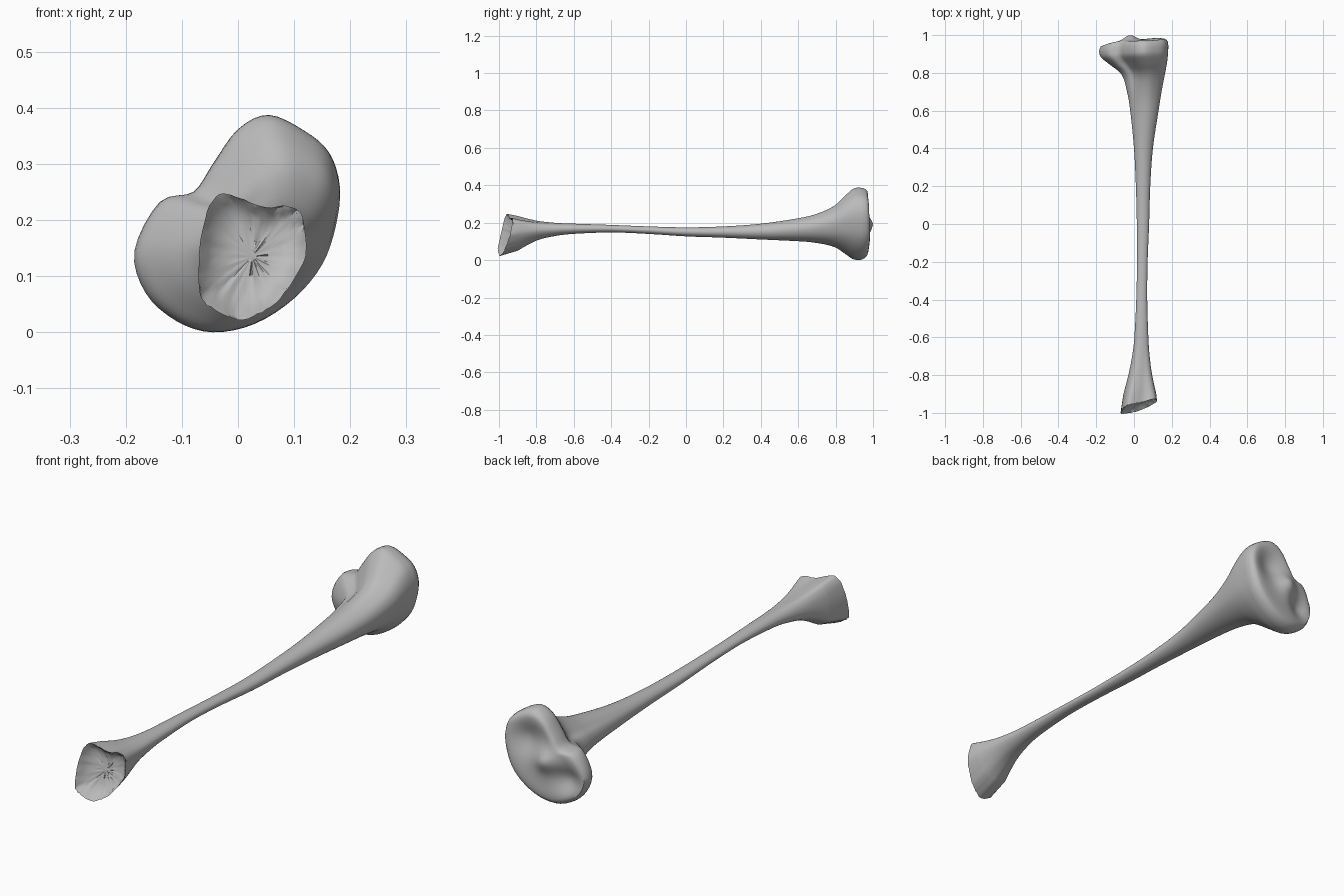
import bpy, bmesh, math, random
from mathutils import Vector

if "Cube" in bpy.data.objects:
    bpy.data.objects.remove(bpy.data.objects["Cube"])
random.seed(4)

bone_grey = bpy.data.materials.new("bone_grey")
bone_grey.use_nodes = True
GREY = (0.5, 0.5, 0.5, 1)
bone_grey.diffuse_color = GREY
bone_grey.node_tree.nodes["Principled BSDF"].inputs["Base Color"].default_value = GREY

# Outlines (x, z), counter-clockwise from the +x side
HEAD = [(.182, .26), (.163, .32), (.12, .358), (.055, .387), (0, .362), (-.045, .30),
        (-.08, .25), (-.14, .232), (-.185, .145), (-.165, .07), (-.11, .02), (-.045, 0),
        (.03, .015), (.10, .06), (.15, .12), (.175, .19)]
FOOT = [(.122, .15), (.115, .205), (.09, .225), (.05, .222), (.01, .237), (-.033, .247),
        (-.055, .215), (-.066, .165), (-.07, .11), (-.065, .06), (-.04, .04), (0, .022),
        (.035, .032), (.065, .05), (.09, .08), (.112, .115)]
# Stations along the bone: y, x min, x max, z min, z max, head share, foot share
STATIONS = [(-.90, -.056, .118, .05, .236, 0, .95), (-.8, -.03, .096, .103, .212, 0, .6),
            (-.7, -.01, .083, .128, .2, 0, .3), (-.6, .002, .076, .14, .195, 0, .1),
            (-.4, .012, .07, .148, .188, 0, 0), (-.2, .016, .072, .14, .18, 0, 0),
            (0, .015, .08, .127, .175, 0, 0), (.2, .01, .086, .12, .18, 0, 0),
            (.4, 0, .1, .11, .195, .1, 0), (.6, -.02, .13, .1, .225, .3, 0),
            (.7, -.037, .146, .09, .25, .5, 0), (.79, -.065, .163, .07, .29, .8, 0),
            (.85, -.13, .175, .035, .345, 1, 0), (.895, -.175, .18, .006, .383, 1, 0),
            (.93, -.185, .182, 0, .387, 1, 0)]
N = 64


def catmull(a, b, c, d, t):
    return .5 * (2 * b + (c - a) * t + (2 * a - 5 * b + 4 * c - d) * t * t
                 + (3 * b - a - 3 * c + d) * t ** 3)


def closed_curve(pts):
    """Smooth an outline to N points."""
    v, n = [Vector(p) for p in pts], len(pts)
    out = []
    for k in range(N):
        i, t = divmod(k * n / N, 1)
        i = int(i)
        out.append(catmull(*[v[(i + j) % n] for j in (-1, 0, 1, 2)], t))
    return out


def unit_box(pts):
    """Scale an outline to the -1..1 square."""
    lo = Vector([min(p[i] for p in pts) for i in (0, 1)])
    hi = Vector([max(p[i] for p in pts) for i in (0, 1)])
    return [Vector([2 * (p[i] - lo[i]) / (hi[i] - lo[i]) - 1 for i in (0, 1)]) for p in pts]


head, foot = closed_curve(HEAD), closed_curve(FOOT)
head_u, foot_u = unit_box(head), unit_box(foot)
round_u = [Vector((math.cos(a), math.sin(a))) for a in (math.tau * k / N for k in range(N))]


def bump(x, z, cx, cz, r):
    return math.exp(-((x - cx) ** 2 + (z - cz) ** 2) / r ** 2)


def head_end(x, z, s):
    """Upper joint face: two shallow dishes with a ridge between them."""
    y = .962 + .1 * x + .012 * min(1, (1 - s) * 5)
    y -= .03 * bump(x, z, .07, .26, .07) + .03 * bump(x, z, -.11, .12, .055)
    return y + .03 * bump(x, z, -.02, .19, .045)


def foot_end(x, z, s):
    """Lower joint face: a slanted plane hollowed in the middle."""
    return -.98 + .27 * (x + .03) + .2 * (z - .14) + .04 * (1 - s ** 4)


bm = bmesh.new()
rings = []


def add_ring(points):
    rings.append([bm.verts.new(p) for p in points])


def add_cap_ring(outline, centre, s, height, jag=0):
    pts = []
    for p in outline:
        x, z = centre + (p - centre) * (s + random.uniform(-jag, jag))
        pts.append((x, height(x, z, s) + random.uniform(-jag, jag) * .15, z))
    add_ring(pts)


# Lower joint face, from its centre out to the broken rim
foot_c, head_c = Vector((.025, .135)), Vector((0, .19))
for s in (.08, .3, .5, .7, .84):
    add_cap_ring(foot, foot_c, s, foot_end, .015)
add_cap_ring(foot, foot_c, .95, foot_end, .04)
add_cap_ring(foot, foot_c, 1, foot_end, .012)

# Shaft, interpolated between stations
last = len(STATIONS) - 1
for k in range(last * 4 + 1):
    i, t = divmod(k / 4, 1)
    i = int(i)
    near = [STATIONS[min(max(i + j, 0), last)] for j in (-1, 0, 1, 2)]
    y, x0, x1, z0, z1, h, f = [catmull(*q, t) for q in zip(*near)]
    h, f = max(0, min(1, h)), max(0, min(1, f))
    pts = []
    for a, b, c in zip(head_u, foot_u, round_u):
        p = a * h + b * f + c * (1 - h - f)
        x, z = (x0 + x1) / 2 + p.x * (x1 - x0) / 2, (z0 + z1) / 2 + p.y * (z1 - z0) / 2
        lean = .08 * (x - .03) * max(0, (y - .8) / .13)
        pts.append((x, y + lean, z))
    add_ring(pts)

# Upper joint face, rounded over the rim and into the dishes
add_cap_ring(head, head_c, .985, lambda x, z, s: .945 + .1 * x)
add_cap_ring(head, head_c, .95, lambda x, z, s: .957 + .1 * x)
for s in (.9, .84, .76, .66, .56, .46, .36, .26, .16, .06):
    add_cap_ring(head, head_c, s, head_end)

# Skin the rings and close both centres
for a, b in zip(rings, rings[1:]):
    for k in range(N):
        m = (k + 1) % N
        bm.faces.new((a[k], a[m], b[m], b[k]))
bm.faces.new(rings[0])
bm.faces.new(rings[-1])
bmesh.ops.recalc_face_normals(bm, faces=bm.faces)

mesh = bpy.data.meshes.new("long_bone")
bm.to_mesh(mesh)
bm.free()
mesh.materials.append(bone_grey)
bone = bpy.data.objects.new("long_bone", mesh)
bpy.context.collection.objects.link(bone)
bpy.context.view_layer.objects.active = bone
bone.select_set(True)
bpy.ops.object.shade_smooth_by_angle(angle=math.radians(40))
